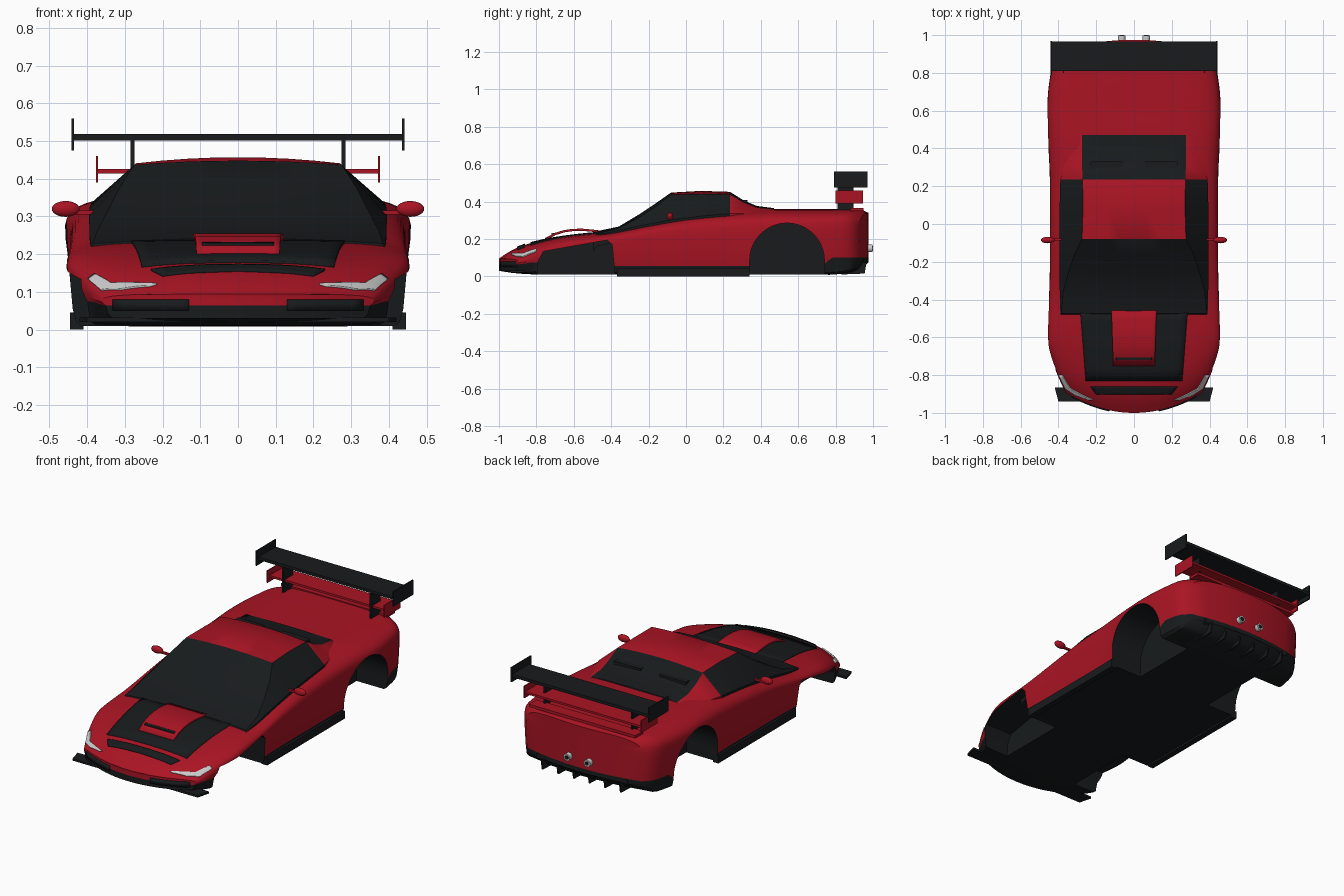
import bpy, bmesh, math
from mathutils import Matrix, Vector

if "Cube" in bpy.data.objects:
    bpy.data.objects.remove(bpy.data.objects["Cube"])


def material(name, rgb, rough=0.5):
    m = bpy.data.materials.new(name)
    m.use_nodes = True
    m.diffuse_color = (*rgb, 1)
    shader = m.node_tree.nodes["Principled BSDF"]
    shader.inputs["Base Color"].default_value = (*rgb, 1)
    shader.inputs["Roughness"].default_value = rough
    return m


RED = material("red_paint", (0.4, 0.007, 0.017))
BLACK = material("black_trim", (0.009, 0.011, 0.012))
WHITE = material("lamp_white", (0.85, 0.85, 0.85))
SILVER = material("exhaust_silver", (0.6, 0.6, 0.6))


def smooth(obj):
    bpy.ops.object.select_all(action='DESELECT')
    obj.select_set(True)
    bpy.context.view_layer.objects.active = obj
    bpy.ops.object.shade_smooth_by_angle(angle=math.radians(32))


def finish(bm, name, *mats):
    bmesh.ops.recalc_face_normals(bm, faces=bm.faces)
    mesh = bpy.data.meshes.new(name)
    bm.to_mesh(mesh)
    bm.free()
    for m in mats:
        mesh.materials.append(m)
    obj = bpy.data.objects.new(name, mesh)
    bpy.context.collection.objects.link(obj)
    smooth(obj)
    return obj


def box(name, mat, x, y, z):
    bm = bmesh.new()
    bmesh.ops.create_cube(bm, size=1)
    for v in bm.verts:
        v.co = [a + (b - a) * (c + 0.5) for (a, b), c in zip((x, y, z), v.co)]
    return finish(bm, name, mat)


def prism(name, points, axis, lo, hi, *mats):
    """Extrude a 2D outline along x (points are y, z) or z (points are x, y)."""
    bm = bmesh.new()
    at = (lambda p: (lo, *p)) if axis == 'X' else (lambda p: (*p, lo))
    face = bm.faces.new([bm.verts.new(at(p)) for p in points])
    new = bmesh.ops.extrude_face_region(bm, geom=[face])["geom"]
    move = Vector((hi - lo, 0, 0)) if axis == 'X' else Vector((0, 0, hi - lo))
    bmesh.ops.translate(bm, vec=move, verts=[g for g in new if isinstance(g, bmesh.types.BMVert)])
    return finish(bm, name, *mats)


def loft(name, rings, mats, closed=False, pick=None):
    bm = bmesh.new()
    vs = [[bm.verts.new(p) for p in ring] for ring in rings]
    n = len(rings[0])
    for i in range(len(rings) - 1):
        for j in range(n if closed else n - 1):
            k = (j + 1) % n
            f = bm.faces.new((vs[i][j], vs[i][k], vs[i + 1][k], vs[i + 1][j]))
            f.material_index = pick(i, j) if pick else 0
    bmesh.ops.remove_doubles(bm, verts=bm.verts, dist=1e-5)
    return finish(bm, name, *mats)


# Body stations: y, half width, floor z, widest z, top z
STATIONS = [
    (-1.0, .36, .03, .072, .095), (-.94, .39, .02, .085, .135), (-.85, .42, .012, .11, .172),
    (-.7, .45, .01, .14, .205), (-.55, .455, .01, .16, .225), (-.4, .45, .01, .18, .24),
    (-.2, .445, .01, .2, .285), (0, .445, .01, .21, .325), (.25, .446, .01, .22, .35),
    (.45, .455, .01, .23, .36), (.6, .46, .01, .235, .36), (.8, .445, .012, .24, .36),
    (.93, .42, .03, .24, .358), (.975, .375, .075, .22, .34)]


def station(y):
    """Smoothly interpolated width and heights at y."""
    last = len(STATIONS) - 1
    i = next((i for i in range(last) if y <= STATIONS[i + 1][0]), last - 1)
    a, b = STATIONS[i], STATIONS[i + 1]
    h = b[0] - a[0]
    t = min(max((y - a[0]) / h, 0), 1)

    def slope(i, k):
        p, q = STATIONS[max(i - 1, 0)], STATIONS[min(i + 1, last)]
        return (q[k] - p[k]) / (q[0] - p[0]) * h
    return [a[k] * (1 + 2 * t) * (1 - t) ** 2 + slope(i, k) * t * (1 - t) ** 2
            + b[k] * t * t * (3 - 2 * t) + slope(i + 1, k) * t * t * (t - 1) for k in range(1, 5)]


def bend(x, y):
    """Rounds the nose and tail in plan."""
    front = min(max((-y - .6) / .4, 0), 1)
    rear = min(max((y - .7) / .27, 0), 1)
    return x * x * (.82 * front - .35 * rear)


def surface(x, world_y):
    y = world_y
    for _ in range(10):
        y = world_y - bend(x, y)
    w, _, zw, zt = station(y)
    return zw + (zt - zw) * (1 - min(abs(x) / w, .97) ** 4) ** .25


def body_ring(y, squeeze=1):
    w, zb, zw, zt = station(y)
    trim = .055 + .045 * min(max((y - .74) / .06, 0), 1) + .02 * min(max((-y - .76) / .06, 0), 1)
    half = [(0, zb), (.5 * w, zb), (.92 * w, zb), (.955 * w, zb + .01),
            (.975 * w, min(trim, zb + .8 * (zw - zb)))]
    for s in range(15):
        t = math.pi / 2 * s / 14
        half.append((w * max(math.cos(t), 0) ** .5 if s < 14 else 0, zw + (zt - zw) * math.sin(t) ** .5))
    half += [(-x, z) for x, z in reversed(half[1:-1])]
    return [(x * squeeze, y + bend(x * squeeze, y), z) for x, z in half]


# Body shell with dark floor and sills
first, final = STATIONS[0][0], STATIONS[-1][0]
caps = [0, .25, .5, .75]
rings = [body_ring(first, s) for s in caps]
rings += [body_ring(first + (final - first) * i / 60) for i in range(61)]
rings += [body_ring(final, s) for s in reversed(caps)]
count = len(rings[0])
body = loft("body_shell", rings, (RED, BLACK), True, lambda i, j: int(j < 4 or j >= count - 4))

# Wheel wells
front_arch = [(-.8, -.1), (-.79, .08), (-.762, .134), (-.42, .194), (-.395, .17), (-.37, -.1)]
rear_arch = [(.34, -.1)] + [(.54 - .2 * math.cos(math.pi * i / 20), .085 + .2 * math.sin(math.pi * i / 20))
                            for i in range(21)] + [(.74, -.1)]
for outline in (front_arch, rear_arch):
    for lo, hi in ((.24, .6), (-.6, -.24)):
        cutter = prism("wheel_well_cutter", outline, 'X', lo, hi, RED, BLACK)
        cutter.hide_render = True
        for p in cutter.data.polygons:
            p.material_index = 1
        mod = body.modifiers.new("wheel_well", 'BOOLEAN')
        mod.operation, mod.solver, mod.object = 'DIFFERENCE', 'EXACT', cutter
        bpy.context.view_layer.objects.active = body
        bpy.ops.object.modifier_apply(modifier=mod.name)
        bpy.data.objects.remove(cutter)
smooth(body)

# Cabin rows: y, belt x, belt z, edge x, edge z, centre z
CABIN = [
    (-.495, .39, .19, .385, .2, .22), (-.475, .39, .222, .385, .228, .242), (-.36, .393, .245, .375, .258, .266),
    (-.25, .394, .27, .345, .316, .332), (-.16, .394, .287, .315, .375, .392), (-.08, .395, .303, .275, .437, .448),
    (.08, .394, .322, .27, .441, .457), (.235, .39, .335, .272, .438, .452), (.31, .37, .335, .275, .395, .405),
    (.38, .35, .335, .275, .368, .376), (.47, .31, .33, .275, .36, .365), (.48, .31, .33, .275, .34, .345)]


def cabin_ring(y, bx, bz, tx, tz, cz):
    half = [(bx, bz - .06), (bx, bz)] + [(tx * u, cz - (cz - tz) * u * u) for u in (1, .75, .5, .25)]
    return [(x, y, z) for x, z in half + [(0, cz)] + [(-x, z) for x, z in reversed(half)]]


def cabin_paint(i, j):
    y = (CABIN[i][0] + CABIN[i + 1][0]) / 2
    if j < 2 or j > 9:
        return int(y < .235)
    return int(not -.08 < y < .235)


loft("cabin", [cabin_ring(*r) for r in CABIN], (RED, BLACK), False, cabin_paint)


def sheet(name, mat, rows):
    obj = loft(name, rows, (mat,))
    mod = obj.modifiers.new("thickness", 'SOLIDIFY')
    mod.thickness, mod.offset = .012, 0
    return obj


def panel(name, mat, edges, lift=lambda t: 0):
    """Drape a sheet on the body; edges are rows of y, left x, right x."""
    rows, steps = [], 6
    total = (len(edges) - 1) * steps
    for i in range(total + 1):
        k = min(i // steps, len(edges) - 2)
        y, a, b = Vector(edges[k]).lerp(Vector(edges[k + 1]), i / steps - k)
        xs = [a + (b - a) * j / 16 for j in range(17)]
        rows.append([(x, y, surface(x, y) + lift(i / total)) for x in xs])
    return sheet(name, mat, rows)


# Hood panels, scoop and nose slot
panel("hood_panel", BLACK, [(-.83, -.255, .255), (-.45, -.285, .285)])
panel("hood_scoop", RED, [(-.75, -.11, .11), (-.45, -.12, .12)],
      lambda t: .004 + .026 * math.sin(math.pi * t ** .8))
panel("scoop_slot", BLACK, [(-.72, -.095, .095), (-.705, -.095, .095)], lambda t: .022)
panel("nose_slot", BLACK, [(-.9, -.2, .2), (-.86, -.23, .23)])

# Parts on both sides
for side, s in (("left", 1), ("right", -1)):
    def span(a, b):
        return tuple(sorted((a * s, b * s)))

    panel(side + "_headlight", WHITE, [(y, *span(a, b)) for y, a, b in
          ((-.93, .215, .235), (-.905, .27, .31), (-.87, .335, .362), (-.8, .378, .396))])
    xs = [s * (.13 + .2 * i / 8) for i in range(9)]
    sheet(side + "_intake", BLACK, [[(x, first + bend(x, first), z) for x in xs] for z in (.05, .08)])
    box(side + "_skirt", BLACK, span(.41, .445), (-.37, .34), (0, .045))
    box(side + "_wing_endplate", BLACK, span(.435, .442), (.79, .97), (.475, .56))
    box(side + "_lower_endplate", RED, span(.371, .377), (.8, .945), (.39, .46))
    box(side + "_wing_strut", BLACK, span(.275, .285), (.81, .895), (.34, .51))
    box(side + "_rear_vent", BLACK, span(.06, .23), (.27, .33), (.36, .408))

    # Mirror pod and stalk
    bm = bmesh.new()
    bmesh.ops.create_uvsphere(bm, u_segments=20, v_segments=12, radius=1)
    bmesh.ops.transform(bm, verts=bm.verts, matrix=Matrix.Translation((.457 * s, -.085, .32))
                        @ Matrix.Diagonal((.037, .017, .021, 1)))
    finish(bm, side + "_mirror", RED)
    box(side + "_mirror_stalk", RED, span(.37, .45), (-.088, -.076), (.305, .316))

    # Exhaust pipe with dark bore
    for part, mat, r, y0, y1 in (("exhaust", SILVER, .02, .93, .998), ("exhaust_bore", BLACK, .012, .95, 1.0)):
        bm = bmesh.new()
        bmesh.ops.create_cone(bm, cap_ends=True, segments=20, radius1=r, radius2=r, depth=y1 - y0)
        bmesh.ops.transform(bm, verts=bm.verts, matrix=Matrix.Translation((.065 * s, (y0 + y1) / 2, .15))
                            @ Matrix.Rotation(math.pi / 2, 4, 'X'))
        finish(bm, side + "_" + part, mat)

# Wings and tail lip
box("wing_plane", BLACK, (-.44, .44), (.81, .965), (.502, .519))
box("lower_wing_plane", RED, (-.375, .375), (.82, .94), (.414, .426))
box("tail_lip", RED, (-.34, .34), (.88, .95), (.35, .366))

# Splitter and diffuser
prism("front_splitter", [(-.4, -.94), (.4, -.94), (.42, -.865), (-.42, -.865)], 'Z', .02, .032, BLACK)
prism("diffuser", [(.76, .008), (.86, .015), (.95, .07), (.95, .095), (.76, .095)], 'X', -.29, .29, BLACK)
for i in range(6):
    x = -.25 + .1 * i
    prism("diffuser_fin", [(.83, .01), (.955, .015), (.965, .075), (.86, .06)], 'X', x - .004, x + .004, BLACK)
